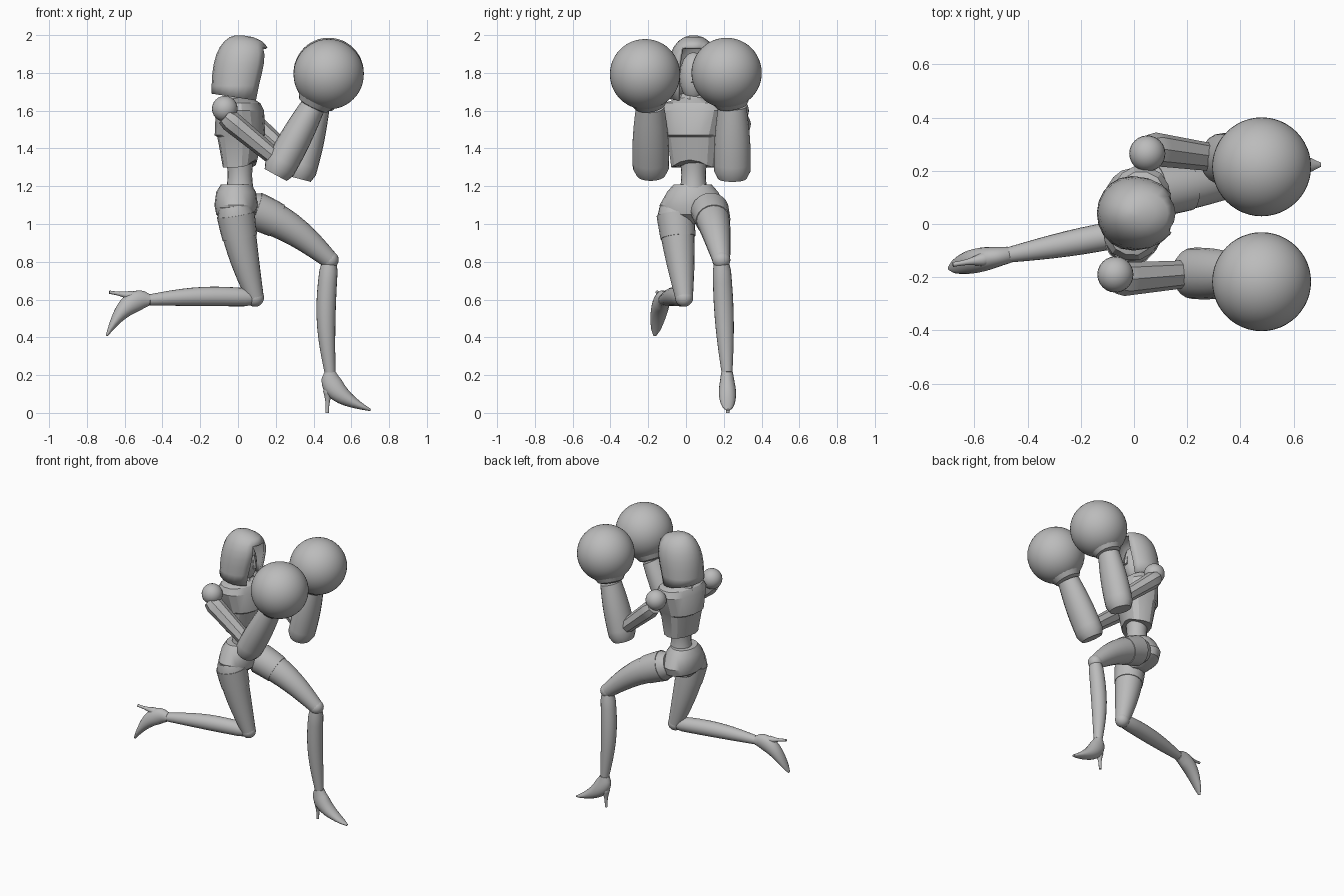
import bpy
import bmesh
from math import sin, cos, pi, tau, hypot, radians, copysign
from mathutils import Vector

if "Cube" in bpy.data.objects:
    bpy.data.objects.remove(bpy.data.objects["Cube"])

GREY = (0.5, 0.5, 0.5, 1)
grey = bpy.data.materials.new("plain grey")
grey.use_nodes = True
grey.diffuse_color = GREY
grey.node_tree.nodes["Principled BSDF"].inputs["Base Color"].default_value = GREY


def finish(obj, angle=35):
    """Give an object its material and its smooth shading."""
    obj.data.materials.append(grey)
    bpy.ops.object.select_all(action="DESELECT")
    obj.select_set(True)
    bpy.context.view_layer.objects.active = obj
    bpy.ops.object.shade_smooth_by_angle(angle=radians(angle))
    return obj


def loft(name, rings, segs=20, side=(0, 1, 0), level=False, power=1,
         lift=None, opening=None, angle=35):
    """Skin rings of (centre, side radius, depth radius); level keeps them horizontal."""
    bm = bmesh.new()
    centres = [Vector(ring[0]) for ring in rings]
    last = len(rings) - 1
    loops = []
    for i, (centre, width, depth) in enumerate(rings):
        tangent = centres[min(i + 1, last)] - centres[max(i - 1, 0)]
        tangent = Vector((0, 0, 1)) if level else tangent.normalized()
        across = Vector(side)
        across = (across - tangent * across.dot(tangent)).normalized()
        forward = across.cross(tangent)
        loop = []
        for j in range(segs):
            turn = tau * j / segs
            c, s = cos(turn), sin(turn)
            point = (centres[i] + across * width * copysign(abs(s) ** power, s)
                     + forward * depth * copysign(abs(c) ** power, c))
            if lift and i == 0:
                point.z += lift(c)
            loop.append(bm.verts.new(point))
        loops.append(loop)
    for i, (lower, upper) in enumerate(zip(loops, loops[1:])):
        for j in range(segs):
            k = (j + 1) % segs
            if not (opening and opening(i, j)):
                bm.faces.new((lower[j], lower[k], upper[k], upper[j]))
    if not opening:
        bm.faces.new(loops[0])
    bm.faces.new(loops[-1])
    bmesh.ops.recalc_face_normals(bm, faces=bm.faces)
    mesh = bpy.data.meshes.new(name)
    bm.to_mesh(mesh)
    bm.free()
    obj = bpy.data.objects.new(name, mesh)
    bpy.context.collection.objects.link(obj)
    return finish(obj, angle)


def limb(name, start, end, r_start, r_end, bulge=0, bow=(0, 0, 0), flat=1,
         span=(0, 1), grow=0, steps=10, segs=20):
    """Tapered, optionally bulging and bowed tube with a softened first end."""
    rings = []
    for i in range(steps + 1):
        f = span[0] + (span[1] - span[0]) * i / steps
        swell = sin(pi * f)
        radius = r_start + (r_end - r_start) * f + bulge * swell + grow
        if f == 0:
            radius *= 0.8
        centre = Vector(start).lerp(Vector(end), f) + Vector(bow) * swell
        rings.append((centre, radius, radius * flat))
    return loft(name, rings, segs)


def stack(name, x, y, rows, **options):
    """Loft horizontal rows of (height, half width, half depth) over one point."""
    return loft(name, [((x, y, z), w, d) for z, w, d in rows], level=True, **options)


def ball(name, centre, radius, scale=(1, 1, 1), segs=32):
    bpy.ops.mesh.primitive_uv_sphere_add(segments=segs, ring_count=segs // 2,
                                         radius=radius, location=centre)
    obj = bpy.context.object
    obj.name = name
    obj.scale = scale
    finish(obj)


# Hood: a domed shell whose front faces are left out around the face
BODY_Y = 0.04
HOOD_ROWS = 8
hood_rings = []
for i in range(HOOD_ROWS + 1):
    f = sin(1.5 * i / HOOD_ROWS)
    back = -0.14 * (1 - f ** 3) ** 0.5
    front = (0.12 + 0.09 * f) * (1 - f ** 5) ** 0.5
    width = 0.14 * (1 - f ** 4) ** 0.5
    hood_rings.append((((back + front) / 2, BODY_Y, 1.67 + 0.33 * f), width, (front - back) / 2))
hood = loft("hood", hood_rings, level=True, lift=lambda c: -0.02 * c,
            opening=lambda i, j: i < 5 and j in (0, 1, 18, 19))
wall = hood.modifiers.new("wall", "SOLIDIFY")
wall.thickness = 0.015
wall.offset = -1

# Face and neck
ball("face", (0.03, BODY_Y, 1.78), 0.1, scale=(0.75, 0.75, 1.3), segs=16)
limb("nose", (0.1, BODY_Y, 1.75), (0.09, BODY_Y, 1.84), 0.02, 0.01, steps=2, segs=6)
limb("neck", (-0.01, BODY_Y, 1.6), (0.02, BODY_Y, 1.74), 0.06, 0.05)

# Turned chest with a bust ridge and an arched hem, over the collar
CHEST_SIDE = (0.25, 1, 0)
stack("chest", 0.01, BODY_Y,
      [(1.3, 0.12, 0.085), (1.46, 0.14, 0.115), (1.47, 0.145, 0.13),
       (1.6, 0.18, 0.12), (1.64, 0.16, 0.1), (1.67, 0.07, 0.06)],
      segs=16, side=CHEST_SIDE, power=0.85, angle=24,
      lift=lambda c: 0.04 * max(0, c) ** 4)
stack("collar", 0, BODY_Y, [(1.62, 0.11, 0.1), (1.69, 0.07, 0.07)], segs=8, side=CHEST_SIDE)

# Waist and pelvis
limb("waist", (0.01, BODY_Y, 1.37), (0.01, BODY_Y, 1.15), 0.08, 0.08, bulge=-0.015)
stack("pelvis", -0.01, BODY_Y - 0.005,
      [(1.21, 0.1, 0.08), (1.17, 0.135, 0.105), (1.1, 0.175, 0.115),
       (1.05, 0.16, 0.105), (1, 0.05, 0.05)])

# Arms: shoulder ball, faceted upper arm, flared forearm, cuff and round glove
arms = [
    ("right", -1, (-0.07, -0.19, 1.61), (0.2, -0.185, 1.26), (0.395, -0.19, 1.62), (0.48, -0.217, 1.793)),
    ("left", 1, (0.05, 0.265, 1.6), (0.32, 0.245, 1.24), (0.42, 0.245, 1.62), (0.48, 0.215, 1.8)),
]
for name, outward, shoulder, elbow, wrist, glove in arms:
    sleeve_top = Vector(shoulder) + Vector((0, 0.02 * outward, -0.04))
    bend = Vector(elbow).lerp(Vector(wrist), 0.17)
    ball(name + "_shoulder", shoulder, 0.068, segs=24)
    limb(name + "_upper_arm", sleeve_top, bend, 0.065, 0.05, flat=0.9, segs=8)
    limb(name + "_forearm", elbow, wrist, 0.095, 0.075, bulge=0.01, flat=0.88)
    limb(name + "_cuff", wrist, Vector(wrist).lerp(Vector(glove), 0.45), 0.078, 0.13)
    ball(name + "_glove", glove, 0.186, segs=48)

# Legs: the left one stands forward, the right one trails with the shin swept back
legs = [
    ("left", (0.04, 0.12, 1.09), (0.485, 0.187, 0.81), (0.487, 0.217, 0.215),
     (0.01, 0, 0.03), (-0.02, 0, 0)),
    ("right", (-0.02, -0.06, 1.1), (0.09, -0.01, 0.61), (-0.47, -0.116, 0.598),
     (-0.01, 0, 0), (0, 0, 0.012)),
]
for name, hip, knee, ankle, thigh_bow, shin_bow in legs:
    for part, span, grow in (("thigh", (0, 1), 0), ("thigh_band", (0.1, 0.35), 0.004)):
        limb(f"{name}_{part}", hip, knee, 0.1, 0.047, bulge=0.008, bow=thigh_bow,
             span=span, grow=grow)
    ball(name + "_knee", knee, 0.048, segs=20)
    limb(name + "_shin", knee, ankle, 0.046, 0.029, bulge=0.013, bow=shin_bow)

    # High-heeled shoe: one pattern, turned about the ankle
    turn, drift = (0, 0.02) if name == "left" else (radians(97), -0.17)

    def place(x, z):
        return Vector(ankle) + Vector((x * cos(turn) + z * sin(turn), drift * hypot(x, z),
                                       z * cos(turn) - x * sin(turn)))

    sole = []
    for i in range(13):
        f = i / 12
        width = 0.008 + (0.023 + 0.015 * sin(pi * f)) * (1 - f ** 6) ** 0.5
        depth = 0.006 + 0.025 * (1 - f) + 0.032 * sin(pi * f ** 0.7)
        sole.append((place(0.215 * f ** 2, -0.2 * f ** 0.8), width, depth))
    loft(name + "_shoe", sole)
    limb(name + "_heel", place(-0.01, -0.09), place(-0.015, -0.215), 0.03, 0.009,
         bulge=-0.007, segs=12)
